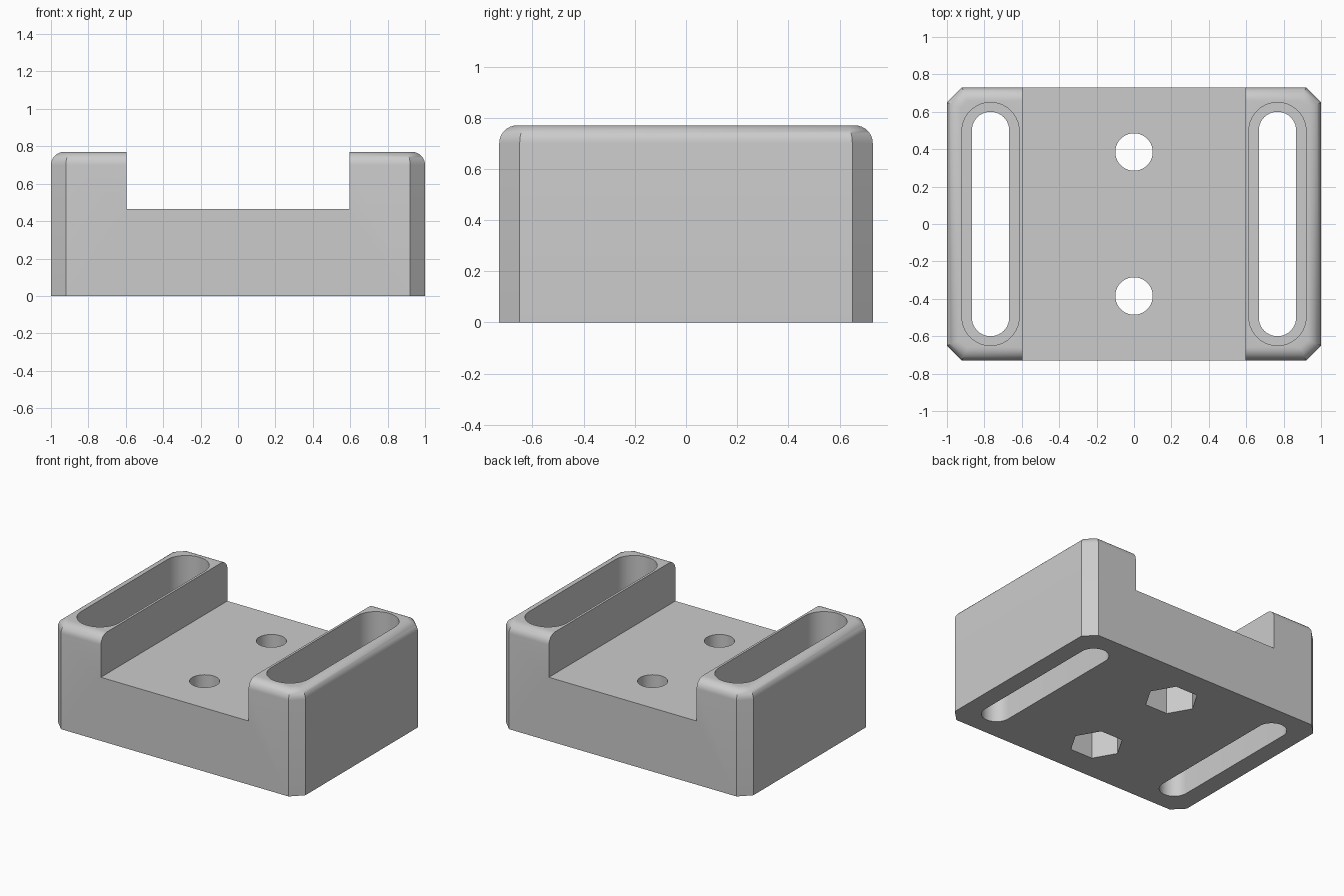
import bpy, bmesh, math
from mathutils import Vector

cube = bpy.data.objects.get("Cube")
if cube:
    bpy.data.objects.remove(cube, do_unlink=True)

HALF_X, HALF_Y, HEIGHT = 1.0, 0.73, 0.77
CHAMFER, FILLET = 0.08, 0.07

grey = bpy.data.materials.new("light grey")
grey.use_nodes = True
grey.diffuse_color = (0.6, 0.6, 0.6, 1)
grey.node_tree.nodes["Principled BSDF"].inputs["Base Color"].default_value = grey.diffuse_color


def prism(name, outline, z0, z1, round_top=0):
    """Extrude a closed outline from z0 to z1, optionally rounding its top rim."""
    bm = bmesh.new()
    base = bm.faces.new([bm.verts.new((x, y, z0)) for x, y in outline])
    up = bmesh.ops.extrude_face_region(bm, geom=[base])["geom"]
    bmesh.ops.translate(bm, vec=Vector((0, 0, z1 - z0)),
                        verts=[v for v in up if isinstance(v, bmesh.types.BMVert)])
    if round_top:
        rim = [e for e in bm.edges if all(abs(v.co.z - z1) < 1e-5 for v in e.verts)]
        bmesh.ops.bevel(bm, geom=rim, offset=round_top, segments=8,
                        profile=0.5, affect='EDGES')
    bmesh.ops.recalc_face_normals(bm, faces=bm.faces)
    mesh = bpy.data.meshes.new(name)
    bm.to_mesh(mesh)
    bm.free()
    mesh.materials.append(grey)
    obj = bpy.data.objects.new(name, mesh)
    bpy.context.collection.objects.link(obj)
    return obj


def polygon(cx, cy, radius, sides):
    return [(cx + radius * math.cos(math.tau * i / sides),
             cy + radius * math.sin(math.tau * i / sides)) for i in range(sides)]


def slot(cx, radius, half_length, steps=20):
    """Outline with two straight sides and semicircular ends, along y."""
    pts = []
    for side, start in ((1, 0), (-1, math.pi)):
        for i in range(steps + 1):
            a = start + math.pi * i / steps
            pts.append((cx + radius * math.cos(a),
                        side * (half_length - radius) + radius * math.sin(a)))
    return pts


def rectangle(hx, hy):
    return [(-hx, -hy), (hx, -hy), (hx, hy), (-hx, hy)]


def cut(target, cutter):
    """Subtract the cutter, bake the result and remove the cutter."""
    cutter.hide_render = True
    mod = target.modifiers.new("cut", 'BOOLEAN')
    mod.operation, mod.solver, mod.object = 'DIFFERENCE', 'EXACT', cutter
    bpy.context.view_layer.update()
    graph = bpy.context.evaluated_depsgraph_get()
    result = bpy.data.meshes.new_from_object(target.evaluated_get(graph))
    target.modifiers.clear()
    target.data = result
    bpy.data.objects.remove(cutter, do_unlink=True)


# Block with chamfered corners and a rounded top rim
inx, iny = HALF_X - CHAMFER, HALF_Y - CHAMFER
octagon = [(-inx, -HALF_Y), (inx, -HALF_Y), (HALF_X, -iny), (HALF_X, iny),
           (inx, HALF_Y), (-inx, HALF_Y), (-HALF_X, iny), (-HALF_X, -iny)]
block = prism("mounting_block", octagon, 0, HEIGHT, FILLET)

# Wide channel between the two rails
cut(block, prism("channel_cutter", rectangle(0.597, 1), 0.465, 1))

# Stepped long slot through each rail
for x in (-0.767, 0.767):
    cut(block, prism("slot_cutter", slot(x, 0.1, 0.6), -0.1, 1))
    cut(block, prism("slot_recess_cutter", slot(x, 0.153, 0.65), 0.27, 1))

# Bolt holes with hexagonal nut pockets underneath
for y in (-0.385, 0.385):
    cut(block, prism("hole_cutter", polygon(0, y, 0.1, 40), -0.1, 0.6))
    cut(block, prism("nut_pocket_cutter", polygon(0, y, 0.18, 6), -0.1, 0.22))

bpy.ops.object.select_all(action='DESELECT')
block.select_set(True)
bpy.context.view_layer.objects.active = block
bpy.ops.object.shade_smooth_by_angle(angle=math.radians(30))
